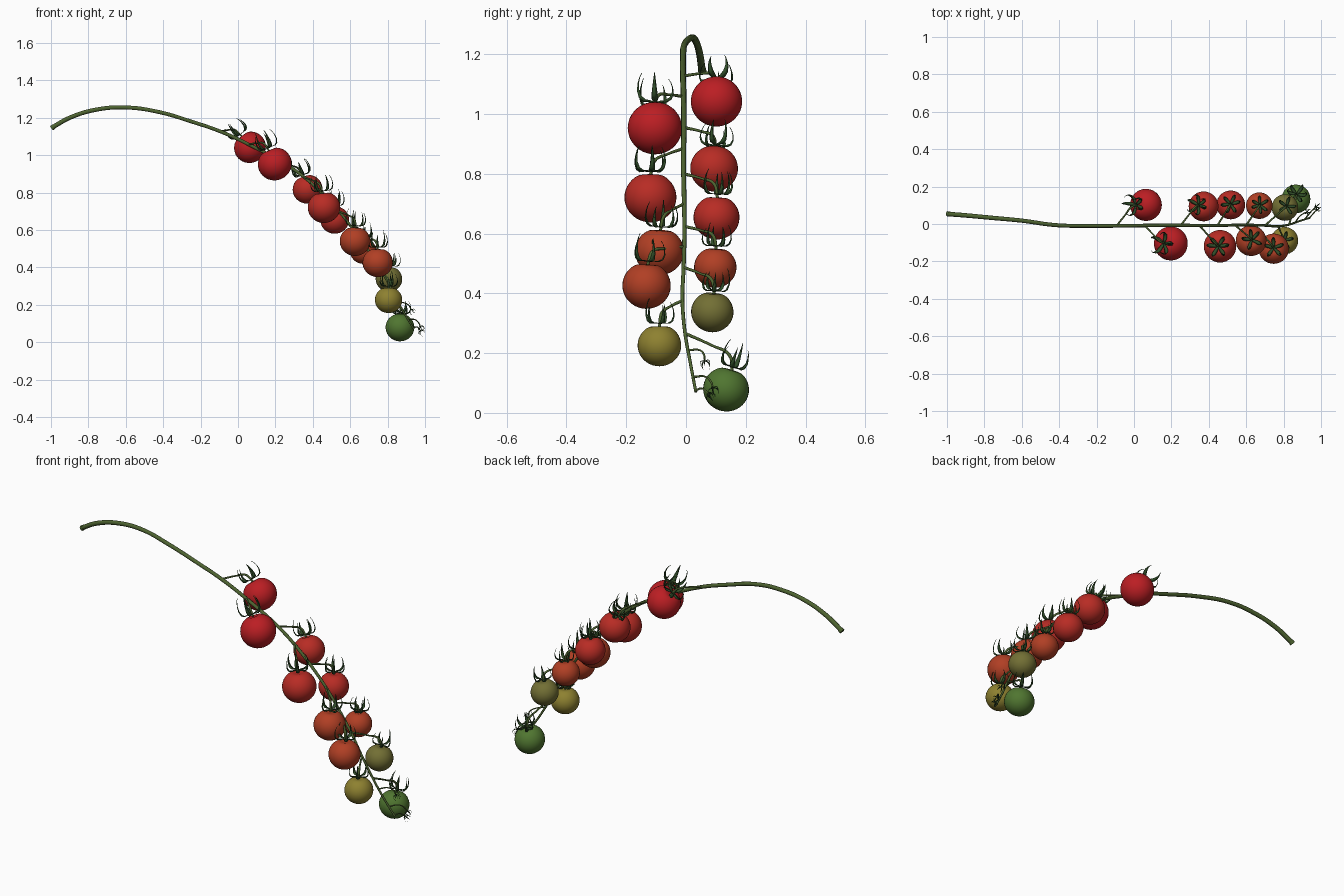
import bpy, bmesh, math, random
from mathutils import Vector

if "Cube" in bpy.data.objects:
    bpy.data.objects.remove(bpy.data.objects["Cube"])

random.seed(4)


def material(name, rgb):
    m = bpy.data.materials.new(name)
    m.diffuse_color = (*rgb, 1)
    m.use_nodes = True
    m.node_tree.nodes["Principled BSDF"].inputs["Base Color"].default_value = m.diffuse_color
    return m


STEM = material("stem_green", (0.075, 0.125, 0.03))
LEAF = material("calyx_green", (0.03, 0.075, 0.022))
RIPE = [material("ripe_%d" % i, c) for i, c in enumerate([
    (0.50, 0.013, 0.017), (0.48, 0.025, 0.018), (0.44, 0.05, 0.018),
    (0.17, 0.16, 0.035), (0.27, 0.22, 0.03), (0.08, 0.18, 0.03)])]


def tube(name, pts, radii, mat, sides=2):
    """Smooth tapered tube through points."""
    cu = bpy.data.curves.new(name, 'CURVE')
    cu.dimensions = '3D'
    cu.bevel_depth = 1
    cu.bevel_resolution = sides
    cu.use_fill_caps = True
    cu.resolution_u = 6
    sp = cu.splines.new('BEZIER')
    sp.bezier_points.add(len(pts) - 1)
    for bp, p, r in zip(sp.bezier_points, pts, radii):
        bp.co = p
        bp.radius = r
        bp.handle_left_type = bp.handle_right_type = 'AUTO'
    ob = bpy.data.objects.new(name, cu)
    bpy.context.collection.objects.link(ob)
    cu.materials.append(mat)
    bpy.ops.object.select_all(action='DESELECT')
    bpy.context.view_layer.objects.active = ob
    ob.select_set(True)
    bpy.ops.object.convert(target='MESH')
    ob.data.shade_smooth()
    return ob


def mesh_object(name, bm, mat, loc, axis):
    bmesh.ops.recalc_face_normals(bm, faces=bm.faces)
    me = bpy.data.meshes.new(name)
    bm.to_mesh(me)
    bm.free()
    me.shade_smooth()
    me.materials.append(mat)
    ob = bpy.data.objects.new(name, me)
    ob.location = loc
    ob.rotation_euler = Vector((0, 0, 1)).rotation_difference(axis).to_euler()
    bpy.context.collection.objects.link(ob)
    return ob


def fruit(name, c, r, axis, mat):
    """Slightly squashed ball with a dimple at the stem end."""
    bm = bmesh.new()
    bmesh.ops.create_uvsphere(bm, u_segments=32, v_segments=20, radius=r)
    for v in bm.verts:
        d = math.hypot(v.co.x, v.co.y) / r
        v.co.z *= 0.96
        if v.co.z > 0:
            v.co.z -= 0.16 * r * math.exp(-(d / 0.28) ** 2)
    return mesh_object(name, bm, mat, c, axis)


# sepal profile: distance from centre, height, half width
SEPAL = [(0.003, 0.002, 0.004), (0.020, 0.004, 0.008), (0.038, 0.003, 0.010),
         (0.051, 0.012, 0.009), (0.057, 0.032, 0.0065), (0.055, 0.055, 0.004),
         (0.049, 0.075, 0.002), (0.042, 0.088, 0.0004)]


def calyx(name, base, axis, size, count=6):
    """Ring of thin pointed sepals that spread out and curl upward."""
    bm = bmesh.new()
    turn = random.uniform(0, 6.28)
    for i in range(count):
        a = turn + 2 * math.pi * i / count + random.uniform(-0.2, 0.2)
        k = random.uniform(0.8, 1.1)
        out, side = Vector((math.cos(a), math.sin(a), 0)), Vector((-math.sin(a), math.cos(a), 0))
        rows = []
        for d, h, w in SEPAL:
            mid = out * d + Vector((0, 0, h * k))
            lift = Vector((0, 0, w * 0.3)) - out * w * 0.4
            rows.append([bm.verts.new((p + q) * size) for p, q in (
                (mid, -side * w + lift), (mid, out * 0.0015), (mid, side * w + lift),
                (mid, -out * 0.0015 + Vector((0, 0, 0.0015))))])
        for r0, r1 in zip(rows, rows[1:]):
            for j in range(4):
                bm.faces.new((r0[j], r0[(j + 1) % 4], r1[(j + 1) % 4], r1[j]))
        bm.faces.new(rows[0])
        bm.faces.new(rows[-1])
    return mesh_object(name, bm, LEAF, base, axis)


# main arching stem
path = [(-0.99, .053, 1.15), (-0.9, .046, 1.2), (-0.76, .033, 1.243), (-0.6, .018, 1.255),
        (-0.42, -.006, 1.23), (-0.25, -.01, 1.18), (-0.09, -.01, 1.125), (.056, -.008, 1.058),
        (.25, -.007, .955), (.35, -.008, .885), (.446, -.008, .80), (.54, -.006, .70),
        (.6, -.005, .624), (.7, -.008, .487), (.77, -.012, .376), (.83, -.003, .266),
        (.88, .014, .17), (.94, .033, .07)]
n = len(path) - 1
tube("main_stem", path, [0.0125 - 0.0075 * i / n for i in range(n + 1)], STEM, 3)
tube("cut_stem_end", [(-0.997, .054, 1.144), (-0.985, .053, 1.153)], [.0145, .0135], STEM, 3)

# fruit: centre, radius, stem-end tilt in x and y, attachment on stem, ripeness
FRUIT = [((.064, .102, 1.042), .086, -.6, 0, (-.093, -.01, 1.127), 0),
         ((.197, -.104, .953), .091, -.4, 0, (.056, -.008, 1.058), 0),
         ((.372, .094, .818), .080, -.33, .08, (.25, -.007, .955), 1),
         ((.46, -.119, .721), .087, -.1, 0, (.35, -.008, .885), 1),
         ((.517, .102, .654), .077, 0, .05, (.446, -.008, .80), 1),
         ((.626, -.089, .54), .082, .05, .05, (.54, -.006, .70), 2),
         ((.67, .098, .487), .071, .05, .05, (.6, -.005, .624), 2),
         ((.747, -.132, .426), .081, 0, .05, (.65, -.006, .556), 2),
         ((.807, .088, .338), .071, .12, .1, (.7, -.008, .487), 3),
         ((.805, -.089, .226), .073, 0, 0, (.77, -.012, .376), 4),
         ((.866, .134, .079), .077, .05, .3, (.83, -.003, .266), 5)]
for i, (c, r, tx, ty, att, ripe) in enumerate(FRUIT, 1):
    c, att = Vector(c), Vector(att)
    axis = Vector((tx, ty, math.sqrt(1 - tx * tx - ty * ty)))
    top = c + axis * r * 0.86
    fruit("tomato_%d" % i, c, r, axis, RIPE[ripe])
    calyx("calyx_%d" % i, top + axis * r * 0.1, axis, r / 0.082, random.choice((5, 6)))
    knee = top + axis * 0.042
    knee += (att - knee) * 0.12
    tube("pedicel_%d" % i, [att, att.lerp(knee, 0.6) + Vector((0, 0, .004)), knee, top],
         [.0055, .0042, .0058, .005], STEM)

# bare twigs with undeveloped buds at the tip
TWIGS = [[(.862, .010, .21), (.89, .045, .21), (.915, .060, .195), (.925, .063, .175)],
         [(.912, .024, .12), (.945, .065, .121), (.965, .083, .105), (.975, .09, .085)],
         [(.938, .033, .075), (.955, .052, .082), (.968, .067, .072), (.975, .075, .062)]]
for i, t in enumerate(TWIGS, 1):
    tube("twig_%d" % i, t, [.004, .003, .0035, .003], STEM)
    calyx("bud_%d" % i, t[-1], (Vector(t[-1]) - Vector(t[-2])).normalized(), 0.32, 5)
